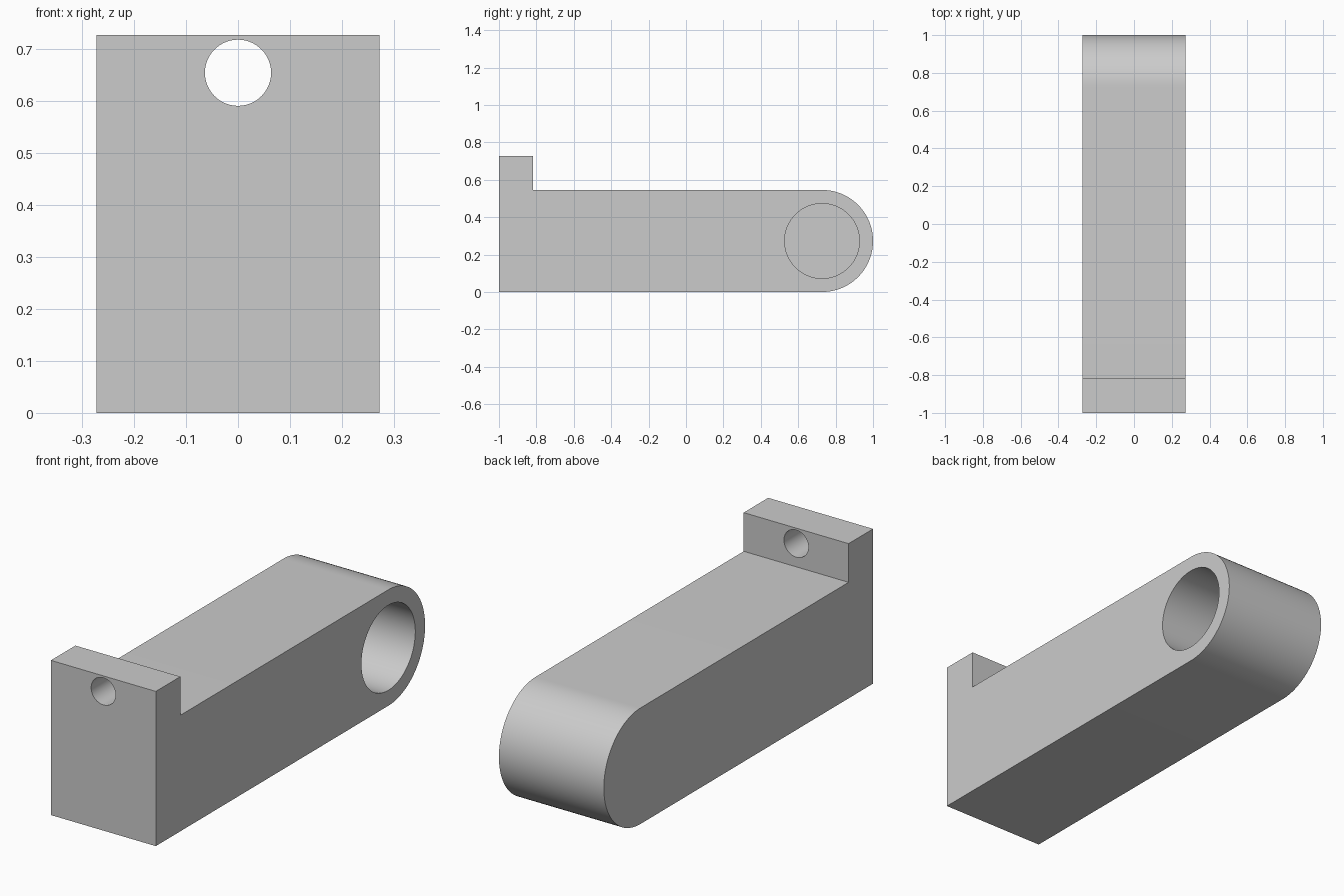
import bpy
import bmesh
from math import pi, sin, cos, radians

cube = bpy.data.objects.get("Cube")
if cube:
    bpy.data.objects.remove(cube, do_unlink=True)

U = 2 / 11                      # design unit: the arm is 11 units long
WIDTH, HEIGHT, LIP = 3 * U, 3 * U, U
R = HEIGHT / 2                  # rounded end radius
END_Y = 1 - R                   # centre of the rounded end

grey = bpy.data.materials.new("light_grey")
grey.use_nodes = True
colour = (0.6, 0.6, 0.6, 1)
grey.diffuse_color = colour
grey.node_tree.nodes["Principled BSDF"].inputs["Base Color"].default_value = colour


def extrude_profile(name, profile, width):
    """Extrude a (y, z) outline along x, centred on x = 0."""
    bm = bmesh.new()
    face = bm.faces.new([bm.verts.new((-width / 2, y, z)) for y, z in profile])
    ext = bmesh.ops.extrude_face_region(bm, geom=[face])
    moved = [v for v in ext["geom"] if isinstance(v, bmesh.types.BMVert)]
    bmesh.ops.translate(bm, verts=moved, vec=(width, 0, 0))
    bmesh.ops.recalc_face_normals(bm, faces=bm.faces)
    mesh = bpy.data.meshes.new(name)
    bm.to_mesh(mesh)
    bm.free()
    obj = bpy.data.objects.new(name, mesh)
    bpy.context.collection.objects.link(obj)
    mesh.materials.append(grey)
    return obj


def drill(target, name, radius, depth, location, rotation):
    """Cut a round hole, then discard the cutter."""
    bpy.ops.mesh.primitive_cylinder_add(vertices=96, radius=radius, depth=depth,
                                        location=location, rotation=rotation)
    cutter = bpy.context.object
    cutter.name = name
    cutter.hide_render = True
    cutter.data.materials.append(grey)
    mod = target.modifiers.new(name, "BOOLEAN")
    mod.operation = "DIFFERENCE"
    mod.solver = "EXACT"
    mod.object = cutter
    bpy.ops.object.select_all(action="DESELECT")
    target.select_set(True)
    bpy.context.view_layer.objects.active = target
    bpy.ops.object.modifier_apply(modifier=mod.name)
    bpy.data.objects.remove(cutter, do_unlink=True)


# Arm outline: upright lip at the front, half-round end at the back
steps = 48
angles = [-pi / 2 + pi * i / steps for i in range(steps + 1)]
outline = [(-1, 0)]
outline += [(END_Y + R * cos(a), R + R * sin(a)) for a in angles]
outline += [(-1 + LIP, HEIGHT), (-1 + LIP, HEIGHT + LIP), (-1, HEIGHT + LIP)]
arm = extrude_profile("bracket_arm", outline, WIDTH)

# Blind bore, open on the left side only
depth = 2.6 * U
drill(arm, "bore_cutter", 1.1 * U, depth * 2, (WIDTH / 2, END_Y, R), (0, pi / 2, 0))

# Small hole through the lip
drill(arm, "lip_hole_cutter", 0.35 * U, LIP * 3,
      (0, -1 + LIP / 2, 3.6 * U), (pi / 2, 0, 0))

bpy.ops.object.shade_smooth_by_angle(angle=radians(30))
